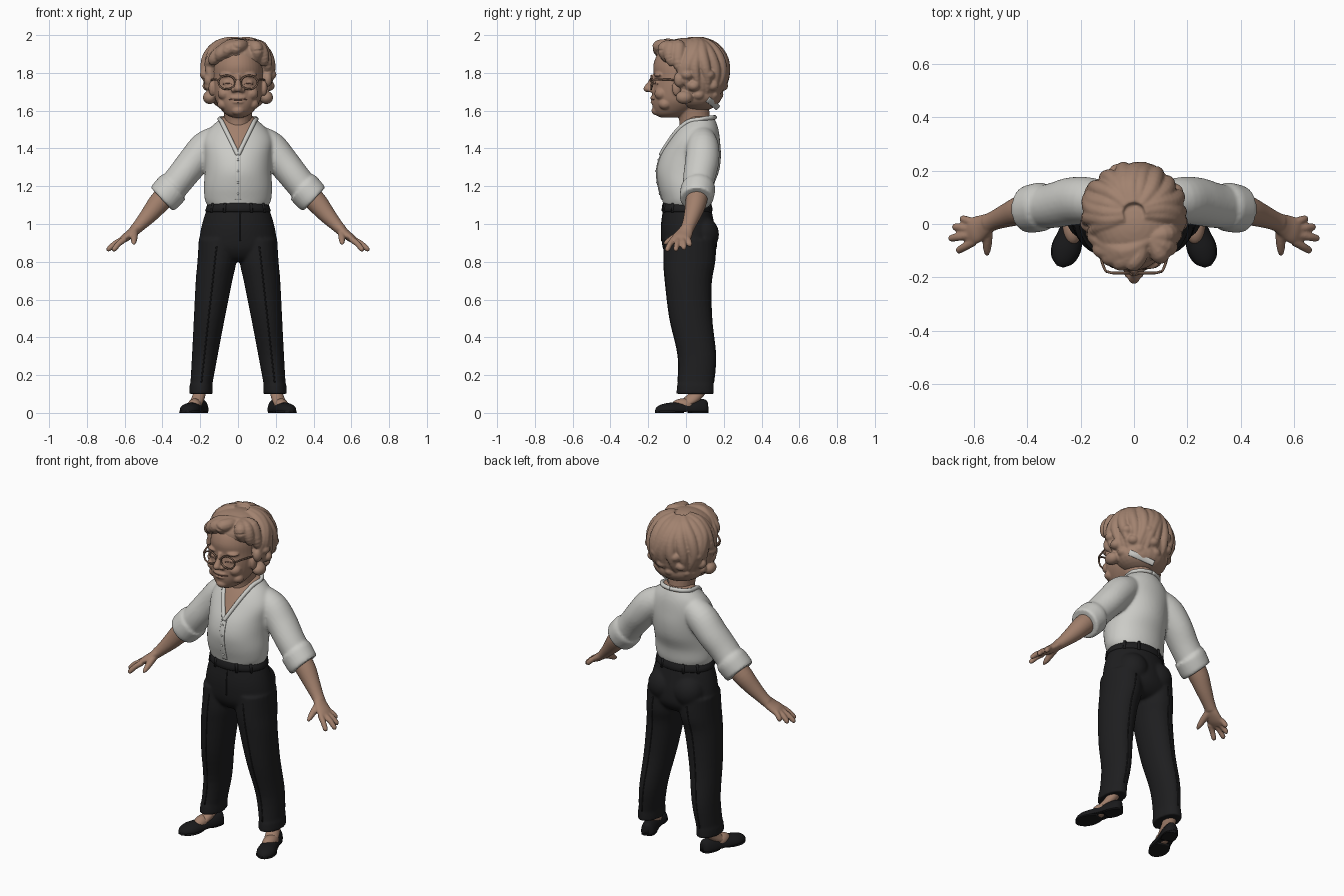
import bpy, bmesh, math
from math import sin, cos, pi, radians
from mathutils import Vector, Matrix
from mathutils.bvhtree import BVHTree

if "Cube" in bpy.data.objects:
    bpy.data.objects.remove(bpy.data.objects["Cube"])

def material(name, r, g, b):
    m = bpy.data.materials.new(name)
    m.use_nodes = True
    m.diffuse_color = (r, g, b, 1)
    node = next(n for n in m.node_tree.nodes if n.type == 'BSDF_PRINCIPLED')
    node.inputs["Base Color"].default_value = (r, g, b, 1)
    node.inputs["Roughness"].default_value = 0.7
    return m

SKIN = material("skin", .36, .215, .15)
HAIR = material("hair", .36, .225, .16)
SHIRT = material("off_white_cloth", .60, .60, .57)
BLACK = material("black_cloth", .013, .013, .014)
SHOE = material("black_leather", .010, .010, .011)
FRAME = material("brown_frame", .21, .125, .085)
LIP = material("lip_line", .22, .11, .08)
X, Y, Z = Vector((1, 0, 0)), Vector((0, 1, 0)), Vector((0, 0, 1))

def catmull(rows, sub):
    out = []
    for i in range(len(rows) - 1):
        a, b, c, d = (rows[min(max(i + k, 0), len(rows) - 1)] for k in (-1, 0, 1, 2))
        for j in range(sub):
            t = j / sub
            out.append([q + t / 2 * (r - p + t * (2*p - 5*q + 4*r - s + t * (3*q - p - 3*r + s)))
                        for p, q, r, s in zip(a, b, c, d)])
    return out + [list(rows[-1])]

class Part:
    """Collects tubes and balls, then makes one object of them."""
    def __init__(self, name, mat):
        self.name, self.mat, self.bm = name, mat, bmesh.new()

    def tube(self, rows, ref=Y, axis=None, sides=(1,), n=24, sub=4, floor=None):
        # each row: x, y, z, side radius, radius along ref
        rows = catmull([tuple(r) if len(r) == 5 else (*r, r[3]) for r in rows], sub)
        for s in sides:
            pts = [Vector((r[0] * s, r[1], r[2])) for r in rows]
            loops = []
            for i, (p, r) in enumerate(zip(pts, rows)):
                d = axis or (pts[min(i + 1, len(pts) - 1)] - pts[max(i - 1, 0)]).normalized()
                u = d.cross(ref).normalized()
                v = u.cross(d)
                ring = []
                for k in range(n):
                    a = 2 * pi * k / n
                    q = p + u * cos(a) * max(r[3], .001) + v * sin(a) * max(r[4], .001)
                    if floor is not None:
                        q.z = max(q.z, floor)
                    ring.append(self.bm.verts.new(q))
                loops.append(ring)
            for a, b in zip(loops, loops[1:]):
                for k in range(n):
                    self.bm.faces.new((a[k], a[(k+1) % n], b[(k+1) % n], b[k]))
            self.bm.faces.new(loops[0])
            self.bm.faces.new(loops[-1])
        return self

    def ball(self, c, r, sides=(1,)):
        for s in sides:
            m = Matrix.Translation((c[0] * s, c[1], c[2])) @ Matrix.Diagonal((*r, 1))
            bmesh.ops.create_uvsphere(self.bm, u_segments=24, v_segments=16, radius=1, matrix=m)
        return self

    def done(self, voxel=None, smooth=4):
        bmesh.ops.recalc_face_normals(self.bm, faces=self.bm.faces)
        me = bpy.data.meshes.new(self.name)
        self.bm.to_mesh(me)
        self.bm.free()
        ob = bpy.data.objects.new(self.name, me)
        bpy.context.collection.objects.link(ob)
        if voxel:
            rm = ob.modifiers.new("blend", 'REMESH')
            rm.mode, rm.voxel_size = 'VOXEL', voxel
            sm = ob.modifiers.new("soften", 'SMOOTH')
            sm.iterations, sm.factor = smooth, .5
            dg = bpy.context.evaluated_depsgraph_get()
            me = bpy.data.meshes.new_from_object(ob.evaluated_get(dg))
            ob.modifiers.clear()
            ob.data = me
        me.materials.clear()
        me.materials.append(self.mat)
        me.polygons.foreach_set("use_smooth", [True] * len(me.polygons))
        return ob

def surface(ob):
    bm = bmesh.new()
    bm.from_mesh(ob.data)
    tree = BVHTree.FromBMesh(bm)
    bm.free()
    def cast(origin, direction):
        hit = tree.ray_cast(Vector(origin), Vector(direction))[0]
        return hit if hit else Vector(origin) + Vector(direction)
    return cast

LR = (1, -1)

# Shirt: torso, sleeves and rolled cuffs
shirt = Part("shirt", SHIRT)
shirt.tube([(0, .005, 1.095, .16, .123), (0, .005, 1.13, .176, .132), (0, 0, 1.2, .18, .146),
            (0, .01, 1.28, .176, .165), (0, .025, 1.36, .178, .16), (0, .045, 1.44, .185, .135),
            (0, .06, 1.5, .155, .112), (0, .07, 1.545, .108, .087), (0, .072, 1.57, .08, .07)], axis=Z, n=48)
shirt.tube([(.1, .08, 1.45, .075), (.17, .088, 1.405, .087), (.235, .085, 1.33, .084, .09),
            (.3, .07, 1.25, .08, .085), (.36, .063, 1.175, .078, .08)], sides=LR)
shirt.tube([(.34, .065, 1.197, .088), (.35, .064, 1.187, .092), (.39, .056, 1.143, .09),
            (.403, .055, 1.13, .085)], sides=LR, sub=2)
shirt = shirt.done(.0085)
slope, v_low, v_high = .49, 1.365, 1.552
bm = bmesh.new()
bm.from_mesh(shirt.data)
for s in LR:
    bmesh.ops.bisect_plane(bm, geom=bm.verts[:] + bm.edges[:] + bm.faces[:],
                           plane_co=(0, 0, v_low), plane_no=(s, 0, -slope))
shirt.data.materials.append(SKIN)
for f in bm.faces:
    c = f.calc_center_median()
    f.material_index = int(c.z > v_high or (c.y < .05 and abs(c.x) < slope * (c.z - v_low)))
bm.to_mesh(shirt.data)
bm.free()
on_shirt = surface(shirt)

# Neckline band, placket and buttons
half = [on_shirt((slope * h, -1, v_low + h), Y) for h in [k * .0225 for k in range(9)]]
back = [Vector((.1 * cos(a), .06 + .092 * sin(a), 1.553 + .012 * sin(a))) for a in (.25, .6, 1, 1.57)]
Part("neckline_band", SHIRT).tube([(*p, .012, .012) for p in half + back], sides=LR, n=10, sub=3).done()
placket = [on_shirt((0, -1, 1.37 - .03 * k), Y) for k in range(9)]
Part("placket", SHIRT).tube([(*p, .017, .005) for p in placket], n=12).done()
buttons = Part("buttons", SHIRT)
for p in placket[1::2]:
    buttons.ball(p - Y * .005, (.006, .004, .006))
buttons.done()

# Trousers: pelvis, seat, legs and turn-ups
tr = Part("trousers", BLACK)
tr.tube([(0, .005, 1.105, .152, .123), (0, .008, 1.06, .172, .13), (0, .01, 1.0, .19, .14),
         (0, .015, .94, .202, .146), (0, .02, .87, .207, .142), (0, .02, .82, .17, .11),
         (0, .02, .8, .09, .07)], axis=Z, n=40)
tr.ball((.085, .085, .945), (.09, .09, .095), LR)
tr.tube([(.108, .02, .92, .1, .135), (.112, .018, .8, .103, .137), (.127, .012, .7, .097, .123),
         (.152, .025, .5, .082, .112), (.176, .058, .3, .068, .1), (.195, .05, .14, .058, .095),
         (.197, .048, .1, .058, .095)], axis=Z, sides=LR)
tr.tube([(.195, .05, .15, .061, .098), (.197, .048, .1, .063, .1)], axis=Z, sides=LR)
tr = tr.done(.0085)
on_tr = surface(tr)
band = Part("waistband", BLACK)
band.tube([(0, .005, 1.112, .153, .124), (0, .005, 1.105, .161, .13), (0, .006, 1.07, .174, .135),
           (0, .006, 1.064, .165, .125)], axis=Z, n=48, sub=2)
for a in (35, 65, 115, 145, 215, 245, 295, 325):
    x, y = .17 * cos(radians(a)), .006 + .134 * sin(radians(a))
    band.tube([(x, y, 1.06, .008), (x * .95, y * .97, 1.112, .008)], axis=Z, n=8, sub=1)
band.done()
creases = Part("trouser_creases", BLACK)
for d, y in ((Y, -1), (-Y, 1)):
    pts = [on_tr((.1 + (1 - z) * .112, y, z), d) for z in [.16 + .06 * k for k in range(13)]]
    creases.tube([(*p, .004, .003) for p in pts], sides=LR, n=8, sub=2)
creases.tube([(*on_tr((.012, -1, z), Y), .004, .003) for z in (1.06, 1.0, .95, .91)], n=8)
creases.done()

# Shoes, heels and feet
def along(t):
    return .187 + .088 * t, .108 - .26 * t
shoes, feet = Part("shoes", SHOE), Part("feet", SKIN)
shape = ((-.02, .016, .06), (.04, .036, .072), (.2, .044, .074), (.4, .044, .064), (.6, .05, .056),
         (.78, .053, .053), (.92, .042, .044), (1, .024, .032), (1.03, .008, .02))
shoes.tube([(*along(t), .014, w, h - .014) for t, w, h in shape], ref=Z, sides=LR, floor=.008)
shoes.tube([(*along(t), 0, w, .022) for t, w in ((-.02, .015), (.04, .035), (.2, .042), (.34, .036))],
           ref=Z, sides=LR, floor=0)
shoes.tube([(*along(t), .002, w, .02) for t, w in ((.5, .035), (.65, .052), (.8, .055), (.94, .042), (1.03, .012))],
           ref=Z, sides=LR, floor=0)
shoes.done()
feet.tube([(*along(.12), .14, .034, .045), (*along(.2), .1, .034, .045), (*along(.36), .06, .036, .05),
           (*along(.52), .035, .036, .04), (*along(.66), .025, .034, .02)], axis=Z, sides=LR)
feet.ball((*along(.48), .04), (.037, .06, .036), LR)
feet.done()

# Forearms and hands
arms = Part("arms_and_hands", SKIN)
arms.tube([(.36, .062, 1.175, .06), (.42, .052, 1.11, .056), (.47, .035, 1.05, .046),
           (.52, .015, .995, .034, .037), (.55, .002, .965, .029, .036)], sides=LR)
arms.tube([(.535, .008, .98, .027, .034), (.57, -.01, .947, .024, .045), (.6, -.025, .925, .022, .051),
           (.625, -.035, .907, .014, .045)], sides=LR)
for base, tip in (((.6, -.065, .92), (.664, -.103, .858)), ((.61, -.04, .918), (.695, -.055, .86)),
                  ((.61, -.018, .918), (.68, -.01, .868)), ((.6, .005, .925), (.65, .022, .885))):
    a, b = Vector(base), Vector(tip)
    mid = a.lerp(b, .5) + Z * .006
    arms.tube([(*a, .017), (*mid, .0155), (*a.lerp(b, .88), .0135), (*b, .006)], sides=LR, n=12)
arms.tube([(.55, -.015, .955, .022), (.55, -.06, .93, .019), (.551, -.095, .908, .015), (.552, -.118, .895, .007)],
          ref=Z, sides=LR, n=12)
arms.done(.0055, 3)

# Head, neck and facial features
head = Part("head", SKIN)
head.tube([(0, -.09, 1.565, .035, .05), (0, -.075, 1.583, .068, .088), (0, -.052, 1.62, .1, .125),
           (0, -.04, 1.66, .12, .14), (0, -.03, 1.72, .13, .148), (0, -.02, 1.78, .133, .15),
           (0, -.02, 1.84, .13, .153), (0, -.02, 1.9, .11, .13), (0, -.02, 1.95, .06, .08)], axis=Z, n=40)
head.tube([(0, .045, 1.42, .08, .085), (0, .048, 1.52, .074, .082), (0, .04, 1.58, .074, .085),
           (0, .02, 1.65, .085, .1)], axis=Z)
head.tube([(0, -.168, 1.79, .012, .014), (0, -.182, 1.755, .014, .018), (0, -.198, 1.725, .02, .024),
           (0, -.196, 1.702, .019, .02)], axis=Z, n=16)
head.ball((0, -.202, 1.717), (.022, .023, .02))
head.ball((.023, -.183, 1.71), (.015, .02, .014), LR)       # nostrils
head.ball((.07, -.13, 1.69), (.038, .037, .034), LR)        # cheeks
head.ball((.075, -.11, 1.635), (.035, .035, .03), LR)       # jowls
head.ball((0, -.15, 1.6), (.036, .033, .026))               # chin
head.ball((0, -.172, 1.668), (.042, .018, .011))            # upper lip
head.ball((0, -.17, 1.645), (.034, .018, .009))             # lower lip
head.ball((.058, -.14, 1.79), (.042, .03, .013), LR)        # brows
head.ball((.055, -.143, 1.748), (.026, .021, .017), LR)     # eyelids
head.ball((.138, -.05, 1.72), (.018, .025, .042), LR)       # ears
head = head.done(.0052, 4)
on_head = surface(head)
lines = Part("mouth_and_eye_lines", LIP)
mouth = [on_head((x, -1, 1.657 + 1.5 * x * x), Y) for x in (-.05, -.025, 0, .025, .05)]
lines.tube([(*p, .0025, .0025) for p in mouth], ref=Z, n=8)
eye = [on_head((x, -1, 1.744 - 5 * (x - .055) ** 2), Y) for x in (.032, .043, .055, .067, .078)]
lines.tube([(*p, .002, .002) for p in eye], ref=Z, sides=LR, n=8)
lines.done()

# Glasses: rims, bridge and temples
g = Part("glasses", FRAME)
ring = [(.059 + .044 * cos(a), -.184 + .012 * (cos(a) > .5) * (cos(a) - .5), 1.75 + .036 * sin(a), .005)
        for a in [2 * pi * k / 20 for k in range(21)]]
g.tube(ring, sides=LR, n=8, sub=2)
g.tube([(-.018, -.184, 1.757, .005), (0, -.19, 1.764, .005), (.018, -.184, 1.757, .005)], n=8)
g.tube([(.1, -.18, 1.762, .005), (.112, -.165, 1.764, .005), (.135, -.09, 1.765, .005),
        (.143, -.03, 1.755, .005)], ref=Z, sides=LR, n=8)
g.done()

# Hair: a rounded mass with swept locks and side curls
hair = Part("hair", HAIR)
hair.ball((0, .053, 1.785), (.178, .158, .183))
hair.ball((0, -.005, 1.885), (.155, .148, .1))
hair.ball((0, .06, 1.68), (.15, .13, .085))

def scalp(az, po, r=1.0):
    a, p = radians(az), radians(po)
    return (.175 * r * sin(p) * cos(a), .04 + .164 * r * sin(p) * sin(a), 1.797 + .178 * r * cos(p))

for k in range(17):                                          # back and side locks
    az = -22 + 14 * k
    end = 118 + 30 * max(0, sin(radians(az)))
    rows = [(*scalp(az + 9 * sin(t * 5 + k) + 12 * (1 - t), 12 + (end - 12) * t, 1 + .02 * (k % 2)),
             .012 + .022 * sin(pi * min(1, t + .12))) for t in (0, .2, .4, .6, .8, 1)]
    hair.tube(rows, ref=Vector((.31, .22, .93)), n=12)
for k in range(6):                                           # curls round the ears and nape
    for j, po in enumerate((92, 112, 130)):
        az = -12 + 41 * k + 12 * j
        hair.ball(scalp(az, po, .99), (.034, .034, .028))
for x, y, z, px in ((-.10, -.125, 1.868, .035), (-.135, -.095, 1.845, .045), (-.155, -.05, 1.83, .055),
                    (-.06, -.143, 1.887, .03), (-.01, -.148, 1.9, .03)):  # fringe swept to one side
    hair.tube([(px, -.06, 1.955, .02), ((px + x) / 2 + .01, -.112 + .1 * (y + .14), 1.945, .034),
               (x * .9, y, z + .035, .034), (x, y + .01, z, .016)], ref=Z, n=12)
for x, y, z in ((.1, -.115, 1.875), (.135, -.085, 1.85), (.152, -.04, 1.82)):
    hair.tube([(.065, -.05, 1.95, .025), ((x + .07) / 2 + .01, y * .95, 1.935, .036),
               (x, y, z + .03, .032), (x, y + .015, z - .01, .016)], ref=Z, n=12)
hair.ball((.155, -.035, 1.765), (.026, .03, .04), LR)
hair.ball((.15, -.01, 1.67), (.036, .045, .035), LR)
hair = hair.done(.0058, 3)

# Pale clip low on one side of the hair
on_hair = surface(hair)
clip = [on_hair((1, y, z), -X) for y, z in ((.115, 1.66), (.135, 1.645), (.155, 1.628), (.17, 1.615))]
Part("hair_clip", SHIRT).tube([(*p, .016, .004) for p in clip], ref=X, n=12).done()
